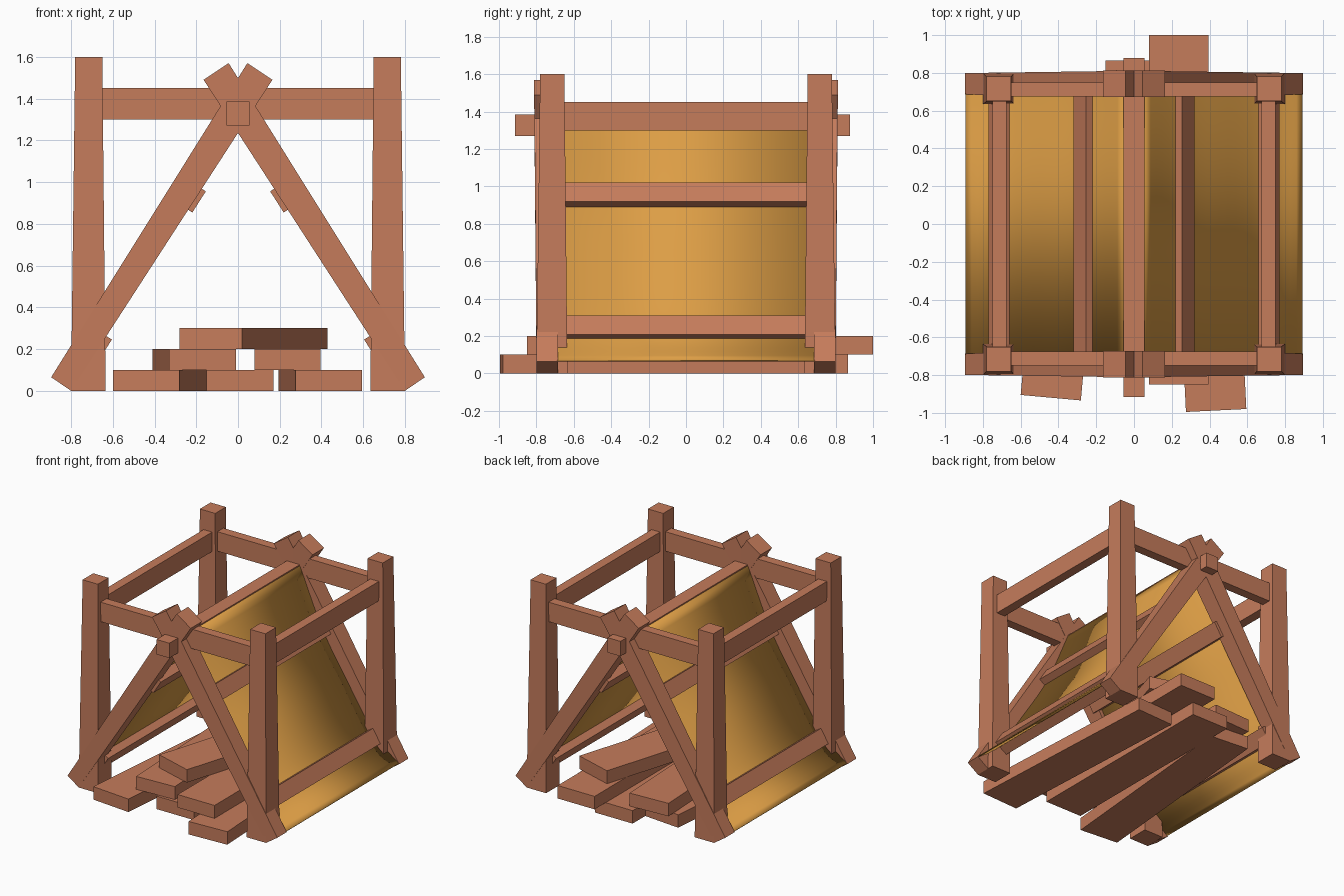
import bpy, bmesh, math
from mathutils import Vector

if "Cube" in bpy.data.objects:
    bpy.data.objects.remove(bpy.data.objects["Cube"])


def material(name, rgb):
    m = bpy.data.materials.new(name)
    m.diffuse_color = (*rgb, 1)
    m.use_nodes = True
    m.node_tree.nodes["Principled BSDF"].inputs["Base Color"].default_value = m.diffuse_color
    return m


WOOD = material("reddish wood", (0.56, 0.20, 0.105))
CLOTH = material("golden canvas", (0.72, 0.34, 0.06))


def finish(name, bm, mat):
    bmesh.ops.recalc_face_normals(bm, faces=bm.faces)
    me = bpy.data.meshes.new(name)
    bm.to_mesh(me)
    bm.free()
    me.materials.append(mat)
    ob = bpy.data.objects.new(name, me)
    bpy.context.collection.objects.link(ob)
    return ob


def loft(name, ring_a, ring_b, mat=WOOD):
    """Closed solid between two matching rings of points."""
    bm = bmesh.new()
    a = [bm.verts.new(p) for p in ring_a]
    b = [bm.verts.new(p) for p in ring_b]
    bm.faces.new(a)
    bm.faces.new(b)
    n = len(a)
    for i in range(n):
        bm.faces.new((a[i], a[(i + 1) % n], b[(i + 1) % n], b[i]))
    return finish(name, bm, mat)


def square(cx, cy, h, z):
    return [(cx + i * h, cy + j * h, z) for i, j in ((-1, -1), (1, -1), (1, 1), (-1, 1))]


def box(name, x0, x1, y0, y1, z0, z1):
    ring = lambda z: [(x0, y0, z), (x1, y0, z), (x1, y1, z), (x0, y1, z)]
    return loft(name, ring(z0), ring(z1))


# tapered corner posts
for sx in (-1, 1):
    for sy in (-1, 1):
        loft("corner_post", square(sx * 0.717, sy * 0.717, 0.083, 0),
             square(sx * 0.715, sy * 0.715, 0.065, 1.6))

# top rails between the posts
for s in (-1, 1):
    a, b = sorted((s * 0.675, s * 0.748))
    box("end_rail", -0.68, 0.68, a, b, 1.30, 1.45)
    box("side_rail", a, b, -0.68, 0.68, 1.30, 1.45)

# crossed slanted legs, wider at the top
for sx in (-1, 1):
    for sy in (-1, 1):
        def leg_ring(p, q, h):
            return [(sx * p[0], sy * (0.742 - h), p[1]), (sx * q[0], sy * (0.742 - h), q[1]),
                    (sx * q[0], sy * (0.742 + h), q[1]), (sx * p[0], sy * (0.742 + h), p[1])]
        loft("slanted_leg", leg_ring((0.895, 0.065), (0.80, 0.0), 0.057),
             leg_ring((-0.045, 1.57), (-0.165, 1.49), 0.07))

# ridge pole
box("ridge_pole", -0.055, 0.055, -0.915, 0.878, 1.27, 1.385)

# purlins, turned to follow the slope
ang = math.atan(1.57)
along, out = (math.cos(ang), -math.sin(ang)), (math.sin(ang), math.cos(ang))
for sx in (-1, 1):
    for cx, cz in ((0.237, 0.937), (0.687, 0.227)):
        def purlin_ring(y):
            return [(sx * (cx + 0.06 * (i * along[0] + j * out[0])), y,
                     cz + 0.06 * (i * along[1] + j * out[1]))
                    for i, j in ((-1, -1), (1, -1), (1, 1), (-1, 1))]
        loft("purlin", purlin_ring(-0.72), purlin_ring(0.72))

# sagging canvas sheets
pts = [Vector(p) for p in ((0.053, 1.375), (0.243, 0.937), (0.455, 0.585), (0.695, 0.227), (0.89, 0.068))]
ext = [2 * pts[0] - pts[1]] + pts + [2 * pts[-1] - pts[-2]]
curve = []
for k in range(len(pts) - 1):
    p0, p1, p2, p3 = ext[k:k + 4]
    for i in range(6):
        t = i / 6
        curve.append(0.5 * (2 * p1 + (p2 - p0) * t + (2 * p0 - 5 * p1 + 4 * p2 - p3) * t * t
                            + (3 * p1 - p0 - 3 * p2 + p3) * t ** 3))
curve.append(pts[-1])
for sx in (-1, 1):
    bm = bmesh.new()
    rows = [[bm.verts.new((sx * p.x, y, p.y)) for y in (-0.69, 0.69)] for p in curve]
    for r, q in zip(rows, rows[1:]):
        bm.faces.new((r[0], r[1], q[1], q[0]))
    sheet = finish("canvas_sheet", bm, CLOTH)
    solid = sheet.modifiers.new("thickness", "SOLIDIFY")
    solid.thickness = 0.008
    solid.offset = 0
    bpy.ops.object.select_all(action="DESELECT")
    bpy.context.view_layer.objects.active = sheet
    sheet.select_set(True)
    bpy.ops.object.shade_smooth_by_angle(angle=math.radians(35))


# loose stacked planks, placed by their front left corner
def plank(x, y, z, length, degrees, width=0.32):
    a = math.radians(degrees)
    u = Vector((math.cos(a), math.sin(a), 0)) * width
    v = Vector((-math.sin(a), math.cos(a), 0)) * length
    p = Vector((x, y, z))
    ring = [p, p + u, p + u + v, p + v]
    loft("plank", ring, [c + Vector((0, 0, 0.1)) for c in ring])


plank(-0.60, -0.905, 0.0, 1.65, -5.2)
plank(-0.15, -0.78, 0.0, 1.645, 0)
plank(0.275, -0.995, 0.0, 1.65, 2.8)
plank(-0.33, -0.77, 0.1, 1.57, 2.9)
plank(0.08, -0.85, 0.1, 1.85, 0, 0.315)
plank(-0.28, -0.56, 0.2, 1.40, -17, 0.314)
